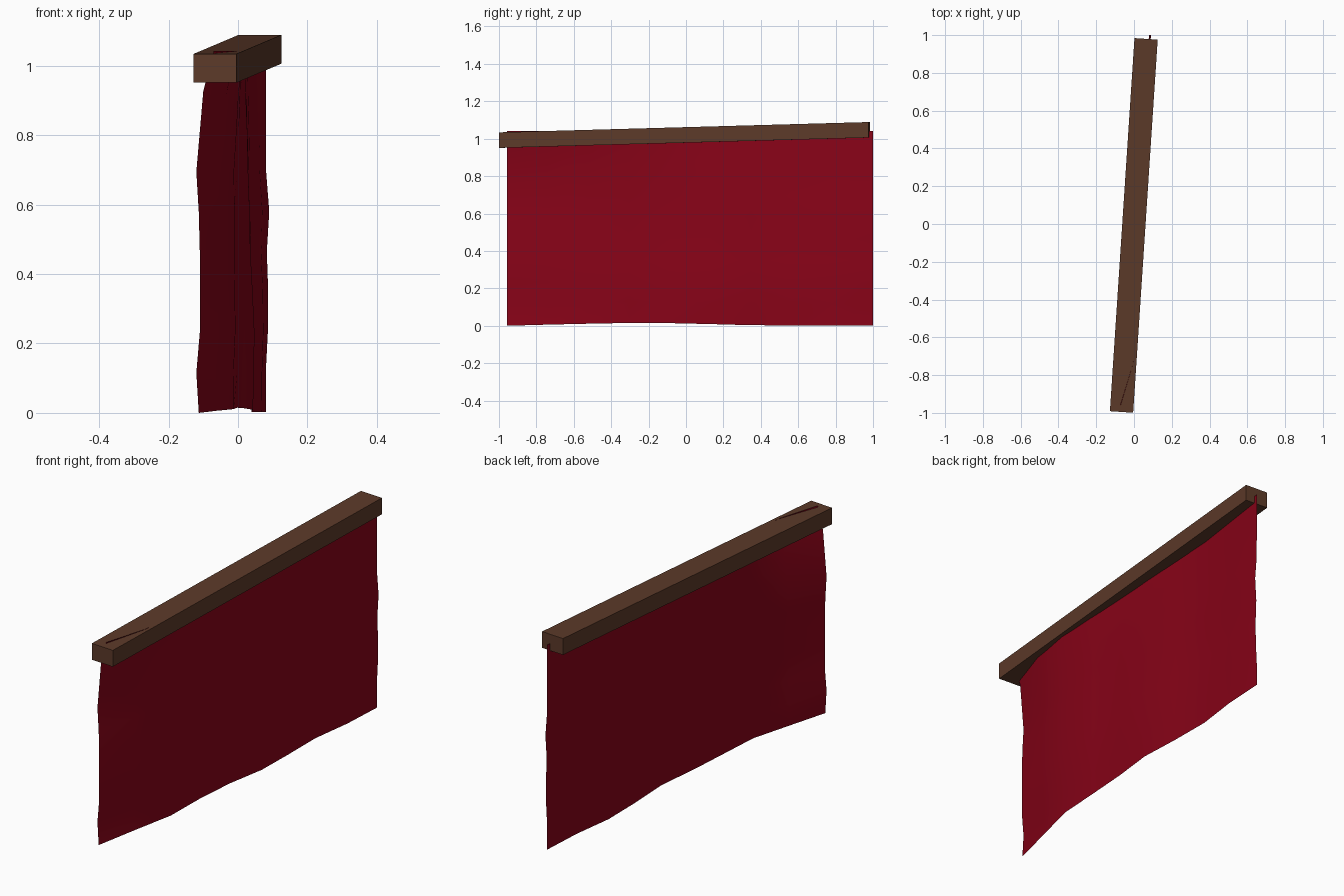
import bpy, bmesh, math
from mathutils import Vector

if "Cube" in bpy.data.objects:
    bpy.data.objects.remove(bpy.data.objects["Cube"])


def material(name, rgb):
    m = bpy.data.materials.new(name)
    m.diffuse_color = (*rgb, 1)
    m.use_nodes = True
    m.node_tree.nodes["Principled BSDF"].inputs["Base Color"].default_value = m.diffuse_color
    return m


def add_object(name, bm, mat):
    me = bpy.data.meshes.new(name)
    bm.to_mesh(me)
    bm.free()
    me.materials.append(mat)
    ob = bpy.data.objects.new(name, me)
    bpy.context.collection.objects.link(ob)
    return ob


wood = material("dark brown wood", (0.108, 0.042, 0.022))
cloth_red = material("crimson cloth", (0.25, 0.001, 0.009))

# Beam: a long box, slightly turned and rising toward the back
bm = bmesh.new()
bmesh.ops.create_cube(bm, size=1)
along = Vector((0.13, 1.975, 0.055))
across = Vector((0.123, -0.008, 0))
up = Vector((0, 0, 0.083))
for v in bm.verts:
    v.co = (Vector((-0.001, -0.0075, 1.02))
            + v.co.x * across + v.co.y * along + v.co.z * up)
add_object("beam", bm, wood)

# Cloth: a 9 x 9 grid whose folds blend from the hem line to the top line
hem_x = [-0.113, -0.063, -0.012, -0.003, 0.013, 0.043, 0.04, 0.039, 0.068, 0.08]
top_x = [-0.07, -0.005, 0.018, 0.016, 0.014, 0.018, 0.022, 0.03, 0.055, 0.08]
hem_z = [0.0, 0.006, 0.011, 0.015, 0.014, 0.009, 0.003, 0.002, 0.002, 0.002]
front_edge = [-0.113, -0.12, -0.11, -0.11, -0.11, -0.113, -0.12, -0.11, -0.1, -0.07]
back_edge = [0.08, 0.08, 0.086, 0.087, 0.083, 0.09, 0.081, 0.08, 0.08, 0.08]
N = 9

bm = bmesh.new()
rows = []
for r in range(N + 1):
    t = r / N
    blend = t ** 2
    row = []
    for c in range(N + 1):
        s = c / N
        x = hem_x[c] * (1 - blend) + top_x[c] * blend
        # follow the wavy side edges, fading toward the middle
        x += (front_edge[r] - (hem_x[0] * (1 - blend) + top_x[0] * blend)) * (1 - s) ** 3
        x += (back_edge[r] - 0.08) * s ** 3
        x += 0.006 * math.sin(9 * t) * math.sin(math.pi * s) * (1 - t)
        z = hem_z[c] * (1 - t) + 1.042 * t
        row.append(bm.verts.new((x, -0.957 + 1.957 * s, z)))
    rows.append(row)
for r in range(N):
    for c in range(N):
        f = bm.faces.new((rows[r][c], rows[r][c + 1], rows[r + 1][c + 1], rows[r + 1][c]))
        f.smooth = True
add_object("cloth_banner", bm, cloth_red)
